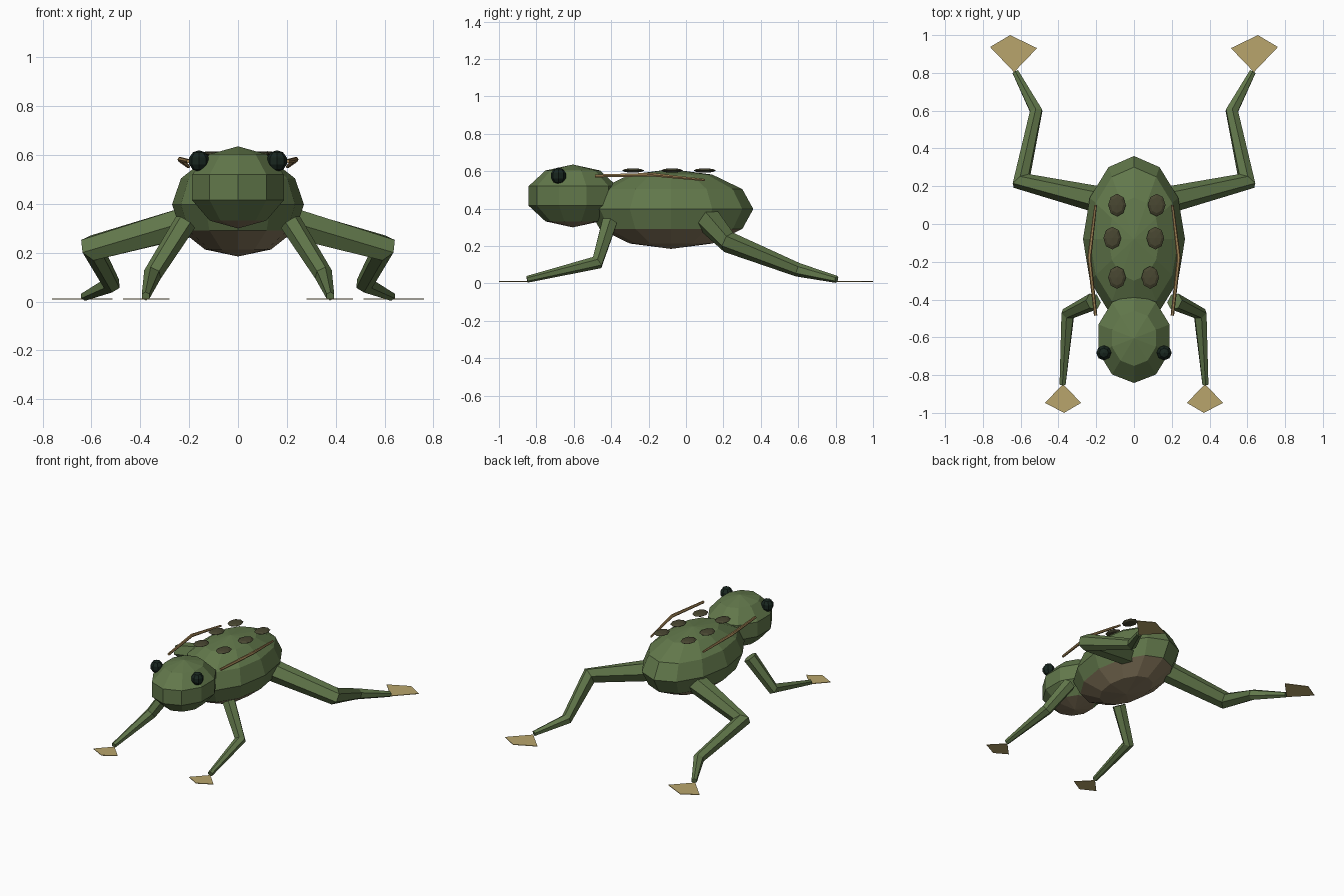
import bpy, bmesh, math
from mathutils import Vector

if "Cube" in bpy.data.objects:
    bpy.data.objects.remove(bpy.data.objects["Cube"])


def material(name, r, g, b):
    """Flat colour given as 0-255 sRGB, stored as linear."""
    def lin(c):
        c /= 255
        return c / 12.92 if c <= 0.04045 else ((c + 0.055) / 1.055) ** 2.4
    m = bpy.data.materials.new(name)
    m.diffuse_color = (lin(r), lin(g), lin(b), 1)
    m.use_nodes = True
    m.node_tree.nodes["Principled BSDF"].inputs["Base Color"].default_value = m.diffuse_color
    return m


GREEN = material("skin_green", 98, 120, 75)
BELLY = material("belly_brown", 136, 121, 94)
TAN = material("foot_tan", 184, 165, 108)
STRIPE = material("stripe_ochre", 160, 130, 84)
SPOT = material("spot_brown", 72, 70, 49)
EYE = material("eye_black", 24, 38, 31)


def finish(bm, name, *mats):
    bmesh.ops.recalc_face_normals(bm, faces=bm.faces)
    mesh = bpy.data.meshes.new(name)
    bm.to_mesh(mesh)
    bm.free()
    for m in mats:
        mesh.materials.append(m)
    ob = bpy.data.objects.new(name, mesh)
    bpy.context.collection.objects.link(ob)
    return ob


def ellipsoid(name, centre, radii, segments, rings, mats, belly_z=None):
    """Faceted ellipsoid; faces below belly_z take the second material."""
    bm = bmesh.new()
    bmesh.ops.create_uvsphere(bm, u_segments=segments, v_segments=rings, radius=1)
    for v in bm.verts:
        v.co = Vector(c + r * p for c, r, p in zip(centre, radii, v.co))
    if belly_z is not None:
        for f in bm.faces:
            f.material_index = int(f.calc_center_median().z < belly_z)
    return finish(bm, name, *mats)


def tube(name, path, radii, sides, mat):
    """Tapered faceted tube, with each ring on the bisector of its joint."""
    pts = [Vector(p) for p in path]
    bm = bmesh.new()
    rings = []
    for i, (p, r) in enumerate(zip(pts, radii)):
        t = Vector()
        if i > 0:
            t += (p - pts[i - 1]).normalized()
        if i < len(pts) - 1:
            t += (pts[i + 1] - p).normalized()
        t.normalize()
        if i == 0:
            side = t.cross(Vector((0, 0, 1)))
        side = (side - t * side.dot(t)).normalized()
        up = t.cross(side)
        angles = [2 * math.pi * k / sides for k in range(sides)]
        rings.append([bm.verts.new(p + r * (math.cos(a) * side + math.sin(a) * up))
                      for a in angles])
    for a, b in zip(rings, rings[1:]):
        for k in range(sides):
            n = (k + 1) % sides
            bm.faces.new((a[k], a[n], b[n], b[k]))
    bm.faces.new(rings[0])
    bm.faces.new(rings[-1])
    return finish(bm, name, mat)


def foot(name, outline):
    """Flat webbed foot."""
    bm = bmesh.new()
    f = bm.faces.new([bm.verts.new((x, y, 0.012)) for x, y in outline])
    f.normal_update()
    if f.normal.z < 0:
        f.normal_flip()
    ext = bmesh.ops.extrude_face_region(bm, geom=[f], use_keep_orig=True)
    for v in ext["geom"]:
        if isinstance(v, bmesh.types.BMVert):
            v.co.z = 0.008
    return finish(bm, name, TAN)


# Body and head with brown undersides
ellipsoid("body", (0, -0.08, 0.398), (0.27, 0.44, 0.213), 12, 6, (GREEN, BELLY), 0.29)
ellipsoid("head", (0, -0.605, 0.468), (0.208, 0.249, 0.168), 10, 5, (GREEN, BELLY), 0.333)

for s, tag in ((-1, "left"), (1, "right")):
    def mirror(pts):
        return [(s * p[0], *p[1:]) for p in pts]

    # Eyes
    ellipsoid(f"eye_{tag}", (s * 0.16, -0.682, 0.576), (0.042, 0.042, 0.044), 8, 5, (EYE,))

    # Front leg and foot
    tube(f"front_leg_{tag}",
         mirror([(0.215, -0.41, 0.325), (0.35, -0.475, 0.112), (0.378, -0.85, 0.022)]),
         (0.046, 0.038, 0.018), 6, GREEN)
    foot(f"front_foot_{tag}",
         mirror([(0.376, -0.847), (0.471, -0.947), (0.37, -1.0), (0.28, -0.947)]))

    # Hind leg and foot
    tube(f"hind_leg_{tag}",
         mirror([(0.17, 0.125, 0.335), (0.597, 0.228, 0.22),
                 (0.518, 0.598, 0.073), (0.628, 0.805, 0.022)]),
         (0.072, 0.057, 0.037, 0.019), 6, GREEN)
    foot(f"hind_foot_{tag}",
         mirror([(0.635, 0.804), (0.762, 0.937), (0.656, 1.0), (0.513, 0.931)]))

    # Raised stripe along the flank
    tube(f"back_stripe_{tag}",
         mirror([(0.203, -0.485, 0.575), (0.237, -0.18, 0.582), (0.203, 0.1, 0.553)]),
         (0.009, 0.011, 0.007), 6, STRIPE)

# Spots on the back
spots = [(0.12, 0.10), (0.113, -0.075), (0.086, -0.283),
         (-0.09, 0.10), (-0.115, -0.075), (-0.09, -0.283)]
for i, (x, y) in enumerate(spots):
    ellipsoid(f"back_spot_{i + 1}", (x, y, 0.604), (0.047, 0.06, 0.012), 8, 4, (SPOT,))
